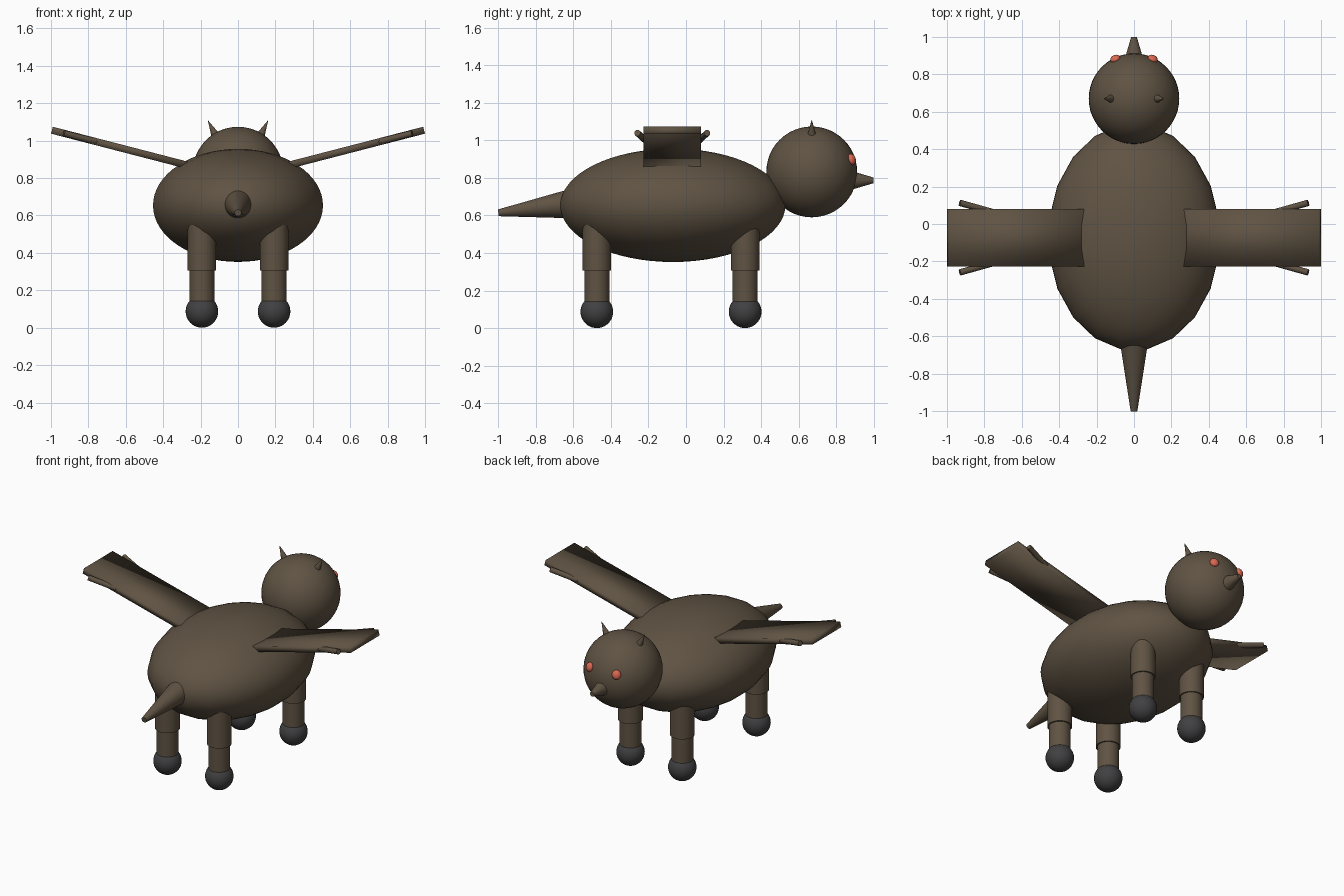
import bpy, math
from mathutils import Vector, Matrix

if "Cube" in bpy.data.objects:
    bpy.data.objects.remove(bpy.data.objects["Cube"])


def material(name, rgb):
    m = bpy.data.materials.new(name)
    m.diffuse_color = (*rgb, 1)
    m.use_nodes = True
    m.node_tree.nodes["Principled BSDF"].inputs["Base Color"].default_value = m.diffuse_color
    return m


BROWN = material("dark_brown", (0.115, 0.086, 0.056))
GREY = material("charcoal_grey", (0.052, 0.052, 0.055))
RED = material("orange_red", (0.72, 0.14, 0.085))


def finish(name, mat, angle=40):
    ob = bpy.context.object
    ob.name = name
    ob.data.materials.append(mat)
    bpy.ops.object.transform_apply(location=False, rotation=True, scale=True)
    bpy.ops.object.shade_smooth_by_angle(angle=math.radians(angle))
    return ob


def ball(name, loc, radii, mat, segments=32, rings=20, rot=(0, 0, 0), spin=0):
    bpy.ops.mesh.primitive_uv_sphere_add(segments=segments, ring_count=rings, radius=1, location=loc)
    ob = bpy.context.object
    ob.data.transform(Matrix.Rotation(spin, 4, 'Z'))
    ob.scale = radii
    ob.rotation_euler = rot
    return finish(name, mat)


def taper(name, a, b, r1, r2, mat, sides=32):
    """Cone or cylinder running from point a to point b."""
    a, b = Vector(a), Vector(b)
    d = b - a
    bpy.ops.mesh.primitive_cone_add(vertices=sides, radius1=r1, radius2=r2, depth=d.length,
                                    location=(a + b) / 2,
                                    rotation=d.to_track_quat('Z', 'Y').to_euler())
    return finish(name, mat)


# Body, head, beak and tail
ball("body", (0, -0.07, 0.657), (0.46, 0.607, 0.302), BROWN, 20, 32, spin=math.radians(9))
ball("head", (0, 0.67, 0.835), (0.242, 0.242, 0.242), BROWN, 48, 24)
taper("beak", (0, 0.84, 0.79), (0, 1.0, 0.79), 0.062, 0.015, BROWN)
taper("tail", (0, -0.60, 0.667), (0, -1.0, 0.617), 0.08, 0.018, BROWN)

WING_ANGLE = math.radians(14.5)
WING_Y = -0.073
TIP = Vector((0.995, 0, 1.059))
ALONG = Vector((math.cos(WING_ANGLE), 0, math.sin(WING_ANGLE)))

for side, s in (("right", 1), ("left", -1)):
    # Eyes and ears
    ball(f"{side}_eye", (s * 0.10, 0.883, 0.902), (0.028, 0.02, 0.03), RED, 20, 12,
         rot=(math.radians(15), 0, -s * math.radians(24)))
    taper(f"{side}_ear", (s * 0.115, 0.67, 1.02), (s * 0.16, 0.67, 1.11), 0.026, 0.001, BROWN, 20)

    # Legs in two sections with round feet
    for end, y in (("front", 0.315), ("back", -0.475)):
        x = s * 0.193
        taper(f"{side}_{end}_upper_leg", (x, y, 0.31), (x, y, 0.58), 0.076, 0.076, BROWN)
        taper(f"{side}_{end}_lower_leg", (x, y, 0.09), (x, y, 0.33), 0.067, 0.067, BROWN)
        ball(f"{side}_{end}_foot", (x, y, 0.09), (0.087, 0.087, 0.087), GREY)

    # Flat wing rising outwards from inside the body
    length = 0.87
    mid = TIP - ALONG * length / 2
    bpy.ops.mesh.primitive_cube_add(size=1, location=(s * mid.x, WING_Y, mid.z),
                                    rotation=(0, -s * WING_ANGLE, 0))
    bpy.context.object.scale = (length, 0.306, 0.038)
    finish(f"{side}_wing", BROWN, 180)

    # Thin struts splaying from both edges of the wing
    for edge, e in (("leading", 1), ("trailing", -1)):
        a = TIP - ALONG * 0.32
        b = TIP - ALONG * 0.066
        taper(f"{side}_{edge}_strut", (s * a.x, WING_Y + e * 0.117, a.z),
              (s * b.x, WING_Y + e * 0.186, b.z), 0.017, 0.017, BROWN, 16)

# Stand the feet on the ground
for ob in bpy.data.objects:
    ob.location.z -= 0.003
